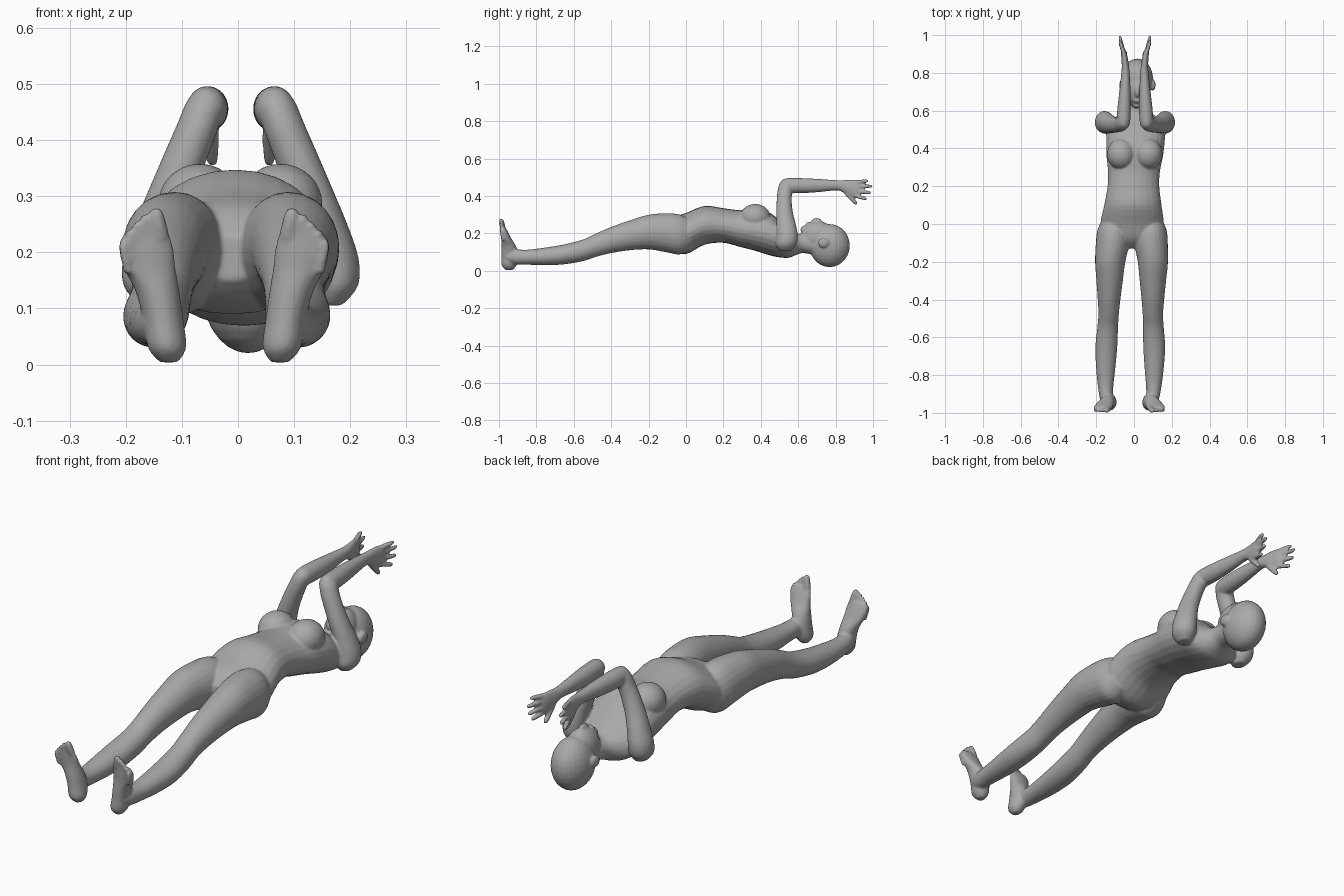
import bpy, bmesh, math
from mathutils import Vector, Matrix

skin = bpy.data.materials.new("grey_clay")
skin.diffuse_color = (0.4, 0.4, 0.4, 1)

bm = bmesh.new()
X, Y, Z = Vector((1, 0, 0)), Vector((0, 1, 0)), Vector((0, 0, 1))
SIDES, STEPS = 24, 4


def same(p):
    return p


def arm_mirror(p):
    return Vector((0.01 - p.x, p.y, p.z))


def leg_mirror(p):
    return Vector((-0.02 + 0.03 * p.y - p.x, p.y, p.z))


def spline(rows):
    """Catmull-Rom smoothing of section rows."""
    out, n = [], len(rows)
    for i in range(n - 1):
        a, b, c, d = (rows[max(0, min(n - 1, i + k))] for k in (-1, 0, 1, 2))
        for s in range(STEPS):
            t = s / STEPS
            out.append([0.5 * (2 * q + (r - p) * t + (2 * p - 5 * q + 4 * r - w) * t * t
                               + (3 * q - p - 3 * r + w) * t ** 3)
                        for p, q, r, w in zip(a, b, c, d)])
    return out + [list(rows[-1])]


def tube(rows, u, v, place=same):
    """Closed loft of ellipses; row = x, y, z, radius along u, radius along v."""
    rings = []
    for x, y, z, ru, rv in spline(rows):
        ring = []
        for k in range(SIDES):
            a = 2 * math.pi * k / SIDES
            p = Vector((x, y, z)) + u * ru * math.cos(a) + v * rv * math.sin(a)
            ring.append(bm.verts.new(place(p)))
        rings.append(ring)
    for a, b in zip(rings, rings[1:]):
        for k in range(SIDES):
            j = (k + 1) % SIDES
            bm.faces.new((a[k], a[j], b[j], b[k]))
    bm.faces.new(rings[0])
    bm.faces.new(rings[-1])


def along_y(rows, place=same):
    """Loft along y; row = x, y, bottom z, top z, half width."""
    tube([(x, y, (lo + hi) / 2, w, (hi - lo) / 2) for x, y, lo, hi, w in rows], X, Z, place)


def ball(c, r, place=same):
    res = bmesh.ops.create_uvsphere(bm, u_segments=24, v_segments=14, radius=1)
    for vert in res["verts"]:
        p = vert.co
        vert.co = place(Vector((c[0] + p.x * r[0], c[1] + p.y * r[1], c[2] + p.z * r[2])))


def digit(a, b, r, place):
    """Rounded finger or toe from a to b."""
    a, b = Vector(a), Vector(b)
    d = (b - a).normalized()
    u = d.cross(X).normalized()
    v = d.cross(u)
    tube([(*a.lerp(b, t), r * k, r * k) for t, k in
          ((0, 0.9), (0.3, 1.05), (0.8, 0.9), (0.95, 0.65), (1, 0.25))], u, v, place)


# Torso and neck
along_y([(-0.012, -0.13, 0.15, 0.23, 0.05), (-0.012, -0.08, 0.11, 0.28, 0.15),
         (-0.01, 0.0, 0.09, 0.31, 0.168), (-0.006, 0.1, 0.14, 0.347, 0.152),
         (-0.003, 0.2, 0.15, 0.335, 0.137), (0, 0.28, 0.13, 0.325, 0.138),
         (0.004, 0.36, 0.11, 0.325, 0.15), (0.008, 0.44, 0.085, 0.315, 0.155),
         (0.01, 0.5, 0.072, 0.27, 0.155), (0.01, 0.55, 0.07, 0.225, 0.13),
         (0.013, 0.59, 0.085, 0.2, 0.078), (0.015, 0.63, 0.095, 0.2, 0.056),
         (0.018, 0.7, 0.08, 0.2, 0.055)])

# Head, jaw, nose, lips
ball((0.018, 0.768, 0.135), (0.083, 0.108, 0.115))
ball((0.018, 0.705, 0.182), (0.062, 0.092, 0.084))
ball((0.018, 0.698, 0.262), (0.013, 0.03, 0.021))
ball((0.018, 0.655, 0.245), (0.024, 0.016, 0.016))
ball((0.018, 0.63, 0.22), (0.024, 0.018, 0.022))

for side in (1, -1):
    # Ears and breasts
    ball((0.018 + side * 0.083, 0.735, 0.15), (0.013, 0.03, 0.026))
    ball((0.004 + side * 0.072, 0.37, 0.285), (0.075, 0.082, 0.073))

for place in (same, arm_mirror):
    # Upper arm
    tube([(0.16, 0.53, 0.105, 0.025, 0.03), (0.166, 0.535, 0.14, 0.048, 0.055),
          (0.165, 0.54, 0.19, 0.05, 0.058), (0.15, 0.535, 0.25, 0.045, 0.052),
          (0.128, 0.527, 0.31, 0.042, 0.045), (0.1, 0.525, 0.38, 0.04, 0.04),
          (0.08, 0.53, 0.43, 0.038, 0.04), (0.068, 0.54, 0.47, 0.033, 0.038),
          (0.065, 0.55, 0.493, 0.016, 0.02)], X, Y, place)
    # Forearm and palm
    along_y([(0.066, 0.505, 0.435, 0.475, 0.018), (0.066, 0.53, 0.418, 0.494, 0.034),
             (0.063, 0.6, 0.415, 0.496, 0.036), (0.058, 0.7, 0.42, 0.492, 0.03),
             (0.055, 0.8, 0.43, 0.485, 0.022), (0.056, 0.84, 0.42, 0.485, 0.019),
             (0.06, 0.88, 0.395, 0.488, 0.017), (0.066, 0.915, 0.39, 0.485, 0.014),
             (0.069, 0.928, 0.4, 0.475, 0.009)], place)
    # Fingers and thumb
    for z0, y1, z1 in ((0.473, 0.975, 0.482), (0.451, 0.998, 0.453),
                       (0.427, 0.99, 0.417), (0.404, 0.967, 0.384)):
        digit((0.064, 0.9, z0), (0.086, y1, z1), 0.0105, place)
    digit((0.056, 0.85, 0.425), (0.056, 0.915, 0.355), 0.012, place)

for place in (same, leg_mirror):
    # Leg from hip to ankle
    along_y([(0.085, 0.03, 0.12, 0.27, 0.06), (0.088, -0.03, 0.088, 0.3, 0.084),
             (0.09, -0.1, 0.098, 0.308, 0.089), (0.1, -0.2, 0.115, 0.3, 0.08),
             (0.1, -0.3, 0.11, 0.27, 0.07), (0.1, -0.4, 0.095, 0.235, 0.06),
             (0.1, -0.48, 0.075, 0.2, 0.054), (0.103, -0.55, 0.052, 0.168, 0.055),
             (0.107, -0.65, 0.035, 0.142, 0.058), (0.107, -0.75, 0.03, 0.125, 0.052),
             (0.105, -0.85, 0.033, 0.113, 0.042), (0.1, -0.92, 0.035, 0.115, 0.034),
             (0.095, -0.96, 0.05, 0.105, 0.025)], place)
    # Foot, heel to ball
    tube([(0.075, -0.945, 0.004, 0.016, 0.018), (0.078, -0.946, 0.03, 0.034, 0.04),
          (0.085, -0.941, 0.08, 0.036, 0.046), (0.095, -0.948, 0.13, 0.039, 0.04),
          (0.108, -0.96, 0.17, 0.046, 0.028), (0.115, -0.972, 0.21, 0.049, 0.019),
          (0.114, -0.979, 0.235, 0.04, 0.012)], X, Y, place)
    # Toes
    for x, z, r in ((0.098, 0.279, 0.014), (0.118, 0.268, 0.01), (0.132, 0.255, 0.0095),
                    (0.145, 0.24, 0.009), (0.157, 0.222, 0.009)):
        digit((x - 0.012, -0.976, z - 0.06), (x, -0.99, z), r, place)

bmesh.ops.recalc_face_normals(bm, faces=bm.faces)
mesh = bpy.data.meshes.new("body")
bm.to_mesh(mesh)
bm.free()
mesh.materials.append(skin)
body = bpy.data.objects.new("body", mesh)
bpy.context.collection.objects.link(body)

# Fuse the parts into one continuous skin
fuse = body.modifiers.new("fuse", "REMESH")
fuse.mode = "VOXEL"
fuse.voxel_size = 0.0055
fuse.use_smooth_shade = True
blend = body.modifiers.new("blend", "SMOOTH")
blend.factor = 0.5
blend.iterations = 4
